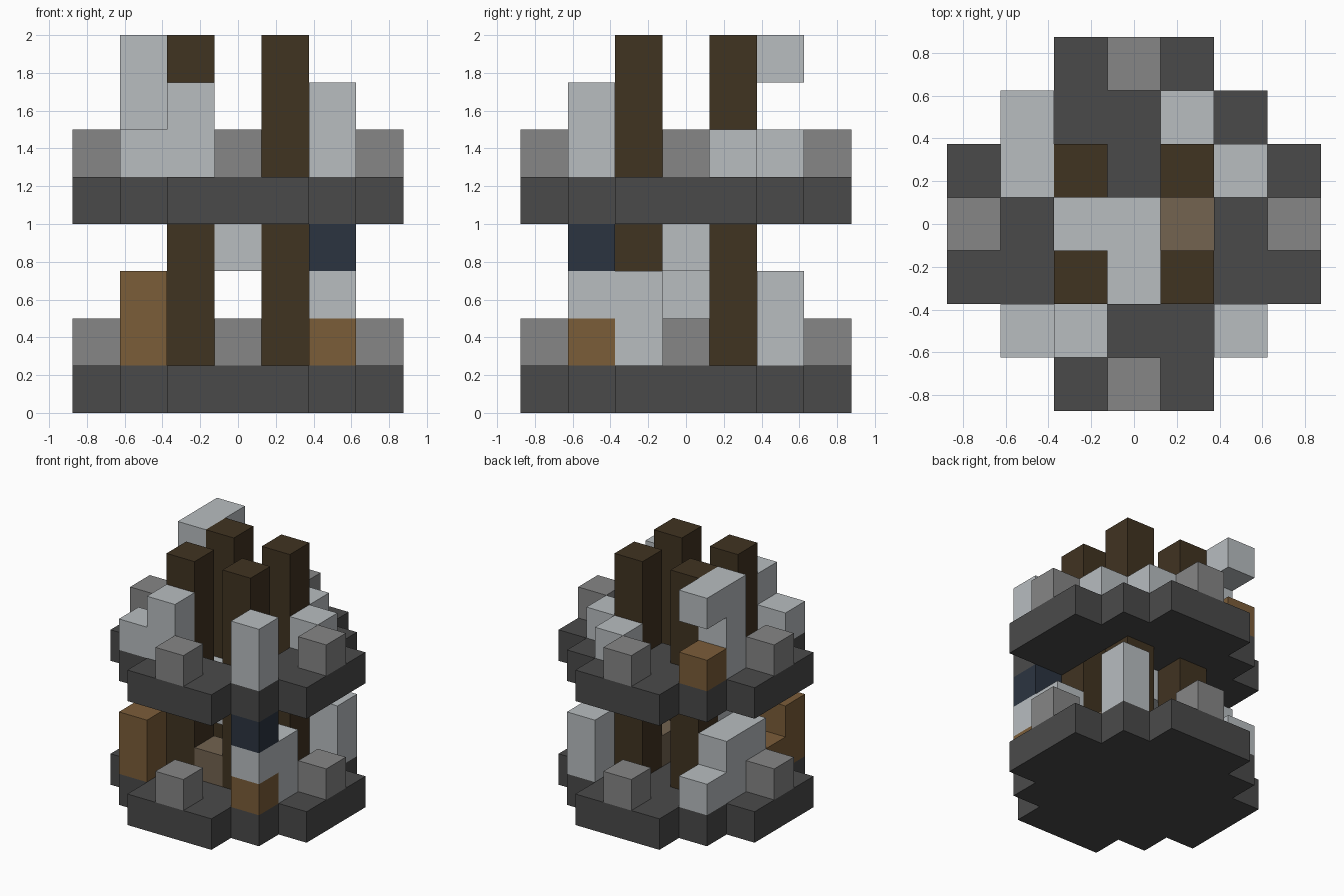
import bpy, bmesh, math
from mathutils import Vector

if "Cube" in bpy.data.objects:
    bpy.data.objects.remove(bpy.data.objects["Cube"])

U = 0.25  # edge of one block


def material(name, hex_code):
    def linear(v):
        return v / 12.92 if v <= 0.04045 else ((v + 0.055) / 1.055) ** 2.4
    rgb = [linear(int(hex_code[i:i + 2], 16) / 255) for i in (0, 2, 4)]
    mat = bpy.data.materials.new(name)
    mat.use_nodes = True
    mat.diffuse_color = (*rgb, 1)
    mat.node_tree.nodes["Principled BSDF"].inputs["Base Color"].default_value = (*rgb, 1)
    return mat


charcoal = material("charcoal stone", "4A4A4A")
grey = material("mid grey stone", "868686")
pale = material("pale grey stone", "B8BDC0")
bark = material("dark brown timber", "403321")
plank = material("light brown timber", "7B5D39")
taupe = material("taupe stone", "736350")
navy = material("navy stone", "2B3440")


def span(x, y, low, high=None):
    """Cells of a vertical stack of blocks."""
    return {(x, y, z) for z in range(low, (low if high is None else high) + 1)}


def blocks(name, mat, *stacks):
    """Outer shell of a set of grid cells, with shared faces left out."""
    cells = set().union(*stacks)
    bm = bmesh.new()
    for cell in cells:
        centre = Vector(cell) + Vector((0, 0, 0.5))
        for axis in range(3):
            for sign in (-1, 1):
                n = Vector([sign * (i == axis) for i in range(3)])
                if tuple(int(a + b) for a, b in zip(cell, n)) in cells:
                    continue
                u = Vector([float(i == (axis + 1) % 3) for i in range(3)])
                v = n.cross(u)
                corners = [(-1, -1), (1, -1), (1, 1), (-1, 1)]
                bm.faces.new([bm.verts.new((centre + (n + a * u + b * v) / 2) * U)
                              for a, b in corners])
    bmesh.ops.remove_doubles(bm, verts=bm.verts[:], dist=0.001)
    bmesh.ops.dissolve_limit(bm, angle_limit=math.radians(1),
                             verts=bm.verts[:], edges=bm.edges[:])
    mesh = bpy.data.meshes.new(name)
    bm.to_mesh(mesh)
    bm.free()
    mesh.materials.append(mat)
    obj = bpy.data.objects.new(name, mesh)
    bpy.context.collection.objects.link(obj)
    return obj


# Stepped round floors; the upper one has a stairwell and lets the posts through
floor = [(x, y) for x in range(-3, 4) for y in range(-3, 4) if abs(x) + abs(y) <= 4]
posts = [(x, y) for x in (-1, 1) for y in (-1, 1)]
stairwell = [(-1, 0), (0, 0), (1, 0), (0, -1)]
blocks("lower_floor", charcoal, *[span(x, y, 0) for x, y in floor])
blocks("upper_floor", charcoal,
       *[span(x, y, 4) for x, y in floor if (x, y) not in posts + stairwell])

# Four tall posts
for x, y in posts:
    blocks("post", bark, span(x, y, 1, 7))

# Parapet blocks in the middle of each side
for level, z in (("lower", 1), ("upper", 5)):
    for x, y in ((3, 0), (-3, 0), (0, 3), (0, -3)):
        blocks(level + "_parapet", grey, span(x, y, z))

# Lower storey walls
blocks("front_right_wall", pale, span(2, -2, 2), span(2, -1, 1, 2))
blocks("front_right_wall_base", plank, span(2, -2, 1))
blocks("front_right_wall_top", navy, span(2, -2, 3))
blocks("back_right_pillar", pale, span(2, 2, 1, 2))
blocks("back_left_wall", pale, span(-2, 2, 1), span(-2, 1, 1, 2), span(-2, 0, 1, 2))
blocks("front_left_wall", plank, span(-2, -2, 1, 2), span(-2, -1, 1))

# Core between the posts
blocks("core_ceiling", pale, span(0, 0, 3), span(-1, 0, 3), span(0, -1, 3))
blocks("core_front_step", taupe, span(0, -1, 1))
blocks("core_side_step", taupe, span(1, 0, 1))

# Upper storey walls
blocks("upper_front_left_wall", pale, span(-2, -2, 5), span(-1, -2, 5, 6))
blocks("upper_front_right_pillar", pale, span(2, -2, 5, 6))
blocks("upper_back_block", pale, span(1, 2, 5))
blocks("upper_side_block", pale, span(2, 1, 5))
blocks("upper_back_left_wall", pale, span(-2, 1, 5, 7), span(-2, 2, 7))
blocks("upper_back_left_base", plank, span(-2, 2, 5))
